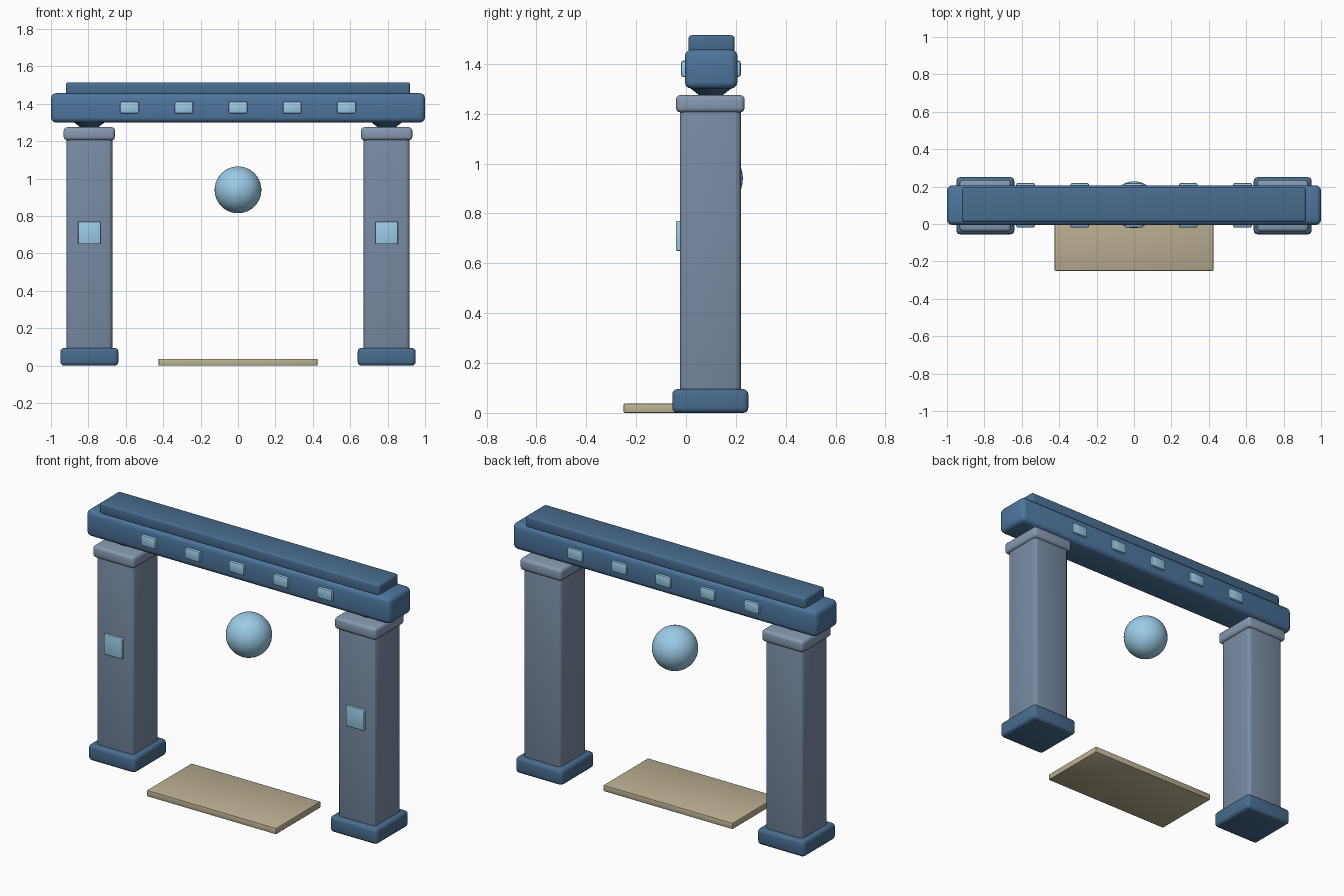
import bpy, math

if "Cube" in bpy.data.objects:
    bpy.data.objects.remove(bpy.data.objects["Cube"])


def material(name, rgb):
    m = bpy.data.materials.new(name)
    m.diffuse_color = (*rgb, 1)
    m.use_nodes = True
    m.node_tree.nodes["Principled BSDF"].inputs["Base Color"].default_value = m.diffuse_color
    return m


NAVY = material("dark_blue", (0.065, 0.15, 0.27))
BEAM = material("mid_blue", (0.075, 0.18, 0.34))
STONE = material("blue_grey_stone", (0.19, 0.26, 0.37))
TRIM = material("light_stone", (0.24, 0.32, 0.44))
GLOW = material("pale_blue", (0.33, 0.60, 0.80))
SAND = material("sand", (0.50, 0.44, 0.29))


def smooth(ob):
    bpy.ops.object.select_all(action='DESELECT')
    ob.select_set(True)
    bpy.context.view_layer.objects.active = ob
    bpy.ops.object.shade_smooth_by_angle(angle=math.radians(40))


def box(name, x, y, z, mat, bevel, segments=3):
    """Rounded box from (min, max) ranges on each axis."""
    ranges = (x, y, z)
    bpy.ops.mesh.primitive_cube_add(size=1, location=[(a + b) / 2 for a, b in ranges])
    ob = bpy.context.object
    ob.name = name
    ob.scale = [b - a for a, b in ranges]
    bpy.ops.object.transform_apply(location=False, rotation=False, scale=True)
    ob.data.materials.append(mat)
    mod = ob.modifiers.new("rounded_edges", 'BEVEL')
    mod.width, mod.segments = bevel, segments
    bpy.ops.object.modifier_apply(modifier=mod.name)
    smooth(ob)
    return ob


# Pillars with base, cap, tapered bearing block and front inlay
for side, s in (("left", -1), ("right", 1)):
    cx = 0.795 * s

    def part(name, half, y, z, mat, bevel):
        return box(f"{side}_{name}", (cx - half, cx + half), y, z, mat, bevel)

    part("pillar_base", 0.155, (-0.055, 0.25), (0.0, 0.095), NAVY, 0.02)
    part("pillar_shaft", 0.123, (-0.025, 0.22), (0.05, 1.24), STONE, 0.022)
    part("pillar_cap", 0.137, (-0.04, 0.235), (1.205, 1.275), TRIM, 0.018)
    part("pillar_inlay", 0.06, (-0.04, 0.0), (0.65, 0.77), GLOW, 0.004)
    bpy.ops.mesh.primitive_cone_add(vertices=24, radius1=0.035, radius2=0.10,
                                    depth=0.05, location=(cx, 0.1, 1.29))
    block = bpy.context.object
    block.name = f"{side}_bearing_block"
    block.data.materials.append(NAVY)
    smooth(block)

# Lintel and its top board
box("lintel", (-1, 1), (-0.005, 0.207), (1.30, 1.457), BEAM, 0.028)
box("lintel_top_board", (-0.92, 0.92), (0.01, 0.195), (1.445, 1.515), NAVY, 0.014)

# Inlays along both faces of the lintel
for i in range(5):
    x = -0.58 + 0.29 * i
    for face, y in (("front", (-0.02, 0.02)), ("back", (0.18, 0.22))):
        box(f"lintel_inlay_{face}_{i + 1}", (x - 0.05, x + 0.05), y,
            (1.347, 1.413), GLOW, 0.01, 2)

# Floating orb
bpy.ops.mesh.primitive_uv_sphere_add(segments=40, ring_count=20, radius=0.125,
                                     location=(0, 0.103, 0.94))
orb = bpy.context.object
orb.name = "floating_orb"
orb.data.materials.append(GLOW)
smooth(orb)

# Threshold slab on the ground
box("threshold_slab", (-0.425, 0.425), (-0.25, 0.17), (0.0, 0.037), SAND, 0.005, 2)
